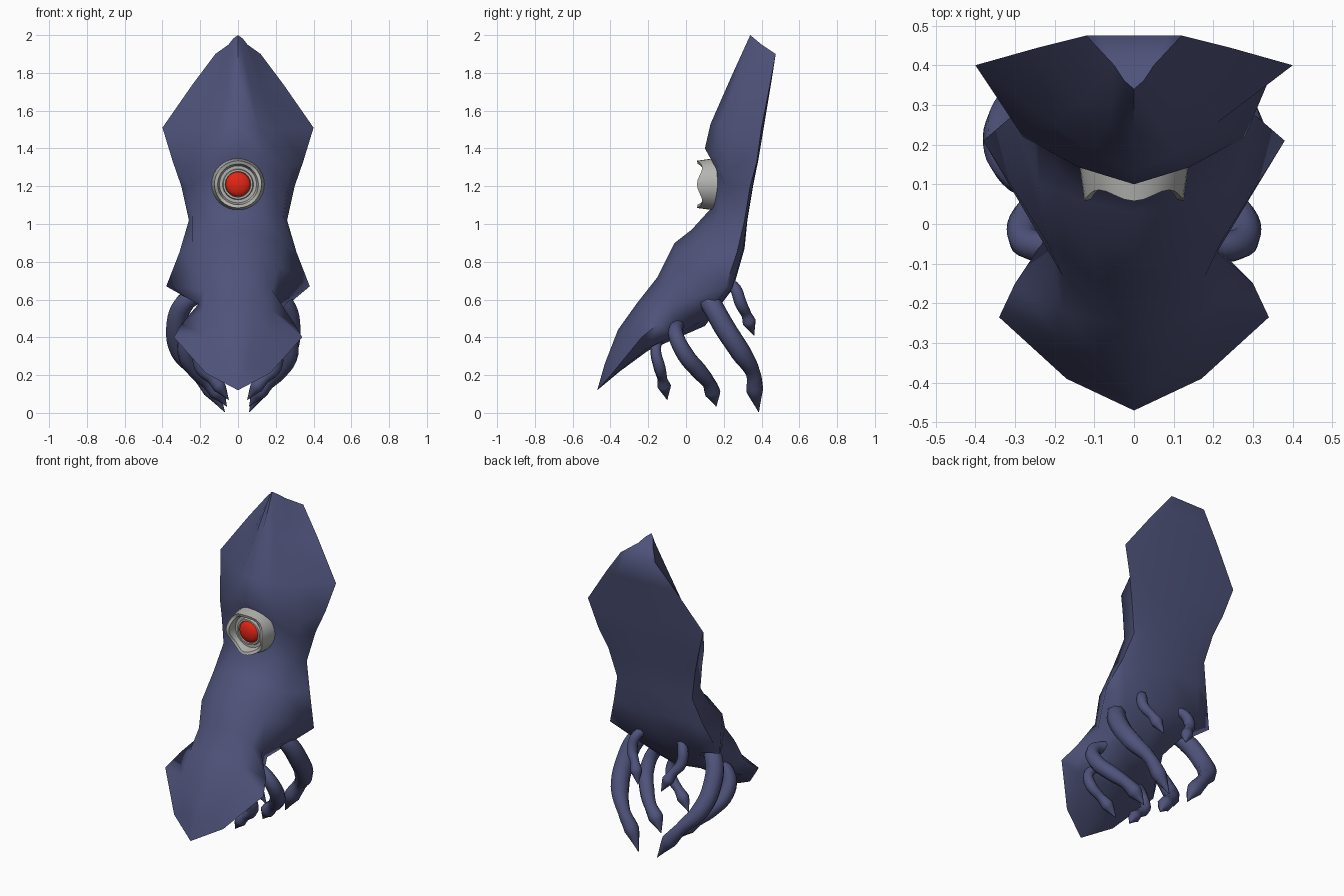
import bpy, bmesh, math

if "Cube" in bpy.data.objects:
    bpy.data.objects.remove(bpy.data.objects["Cube"])


def material(name, rgb):
    m = bpy.data.materials.new(name)
    m.diffuse_color = (*rgb, 1)
    m.use_nodes = True
    m.node_tree.nodes["Principled BSDF"].inputs["Base Color"].default_value = m.diffuse_color
    return m


SKIN = material("indigo skin", (0.078, 0.086, 0.195))
GREY = material("grey metal", (0.45, 0.45, 0.43))
RED = material("red lens", (0.78, 0.018, 0.007))


def finish(ob, mat, angle):
    ob.data.materials.clear()
    ob.data.materials.append(mat)
    bpy.ops.object.select_all(action='DESELECT')
    ob.select_set(True)
    bpy.context.view_layer.objects.active = ob
    bpy.ops.object.shade_smooth_by_angle(angle=math.radians(angle))


def from_bmesh(name, bm, mat, angle):
    bmesh.ops.remove_doubles(bm, verts=bm.verts, dist=0.0005)
    bmesh.ops.recalc_face_normals(bm, faces=bm.faces)
    me = bpy.data.meshes.new(name)
    bm.to_mesh(me)
    bm.free()
    ob = bpy.data.objects.new(name, me)
    bpy.context.collection.objects.link(ob)
    finish(ob, mat, angle)
    return ob


# Body: mirrored cross-sections from the mantle tip down to the hood tip
# front ridge y,z | front mid x,y,z | side corner x,y,z | back y,z
SECTIONS = [
    (.34, 2.0, .05, .40, 1.95, .12, .475, 1.9, .475, 1.9),
    (.24, 1.78, .12, .32, 1.72, .24, .445, 1.74, .45, 1.74),
    (.13, 1.53, .21, .255, 1.50, .40, .40, 1.51, .41, 1.5),
    (.10, 1.40, .28, .22, 1.30, .345, .375, 1.33, .385, 1.35),
    (.14, 1.33, .26, .21, 1.20, .30, .34, 1.2, .355, 1.2),
    (.13, 1.08, .24, .20, 1.04, .26, .31, 1.02, .325, 1.02),
    (.03, .97, .24, .10, .90, .31, .27, .85, .31, .87),
    (-.06, .90, .22, -.045, .78, .38, .21, .67, .25, .66),
    (-.15, .72, .18, -.13, .65, .21, -.07, .575, .10, .46),
    (-.26, .58, .18, -.22, .54, .30, -.15, .47, -.05, .395),
    (-.36, .44, .17, -.31, .41, .34, -.235, .40, -.20, .33),
    (-.43, .26, .09, -.41, .24, .17, -.39, .21, -.35, .22),
]


def blend(a, b, x, t):
    return (x, a[1] + (b[1] - a[1]) * t, a[2] + (b[2] - a[2]) * t)


bm = bmesh.new()
rings = []
for fy, fz, mx, my, mz, cx, cy, cz, by, bz in SECTIONS:
    front, mid, corner, back = (0, fy, fz), (mx, my, mz), (cx, cy, cz), (0, by, bz)
    half = [blend(front, mid, mx * .5, .36), mid, corner,
            blend(corner, back, cx * .72, .84)]
    pts = [front] + half + [back] + [(-x, y, z) for x, y, z in reversed(half)]
    rings.append([bm.verts.new(p) for p in pts])
n = len(rings[0])
for a, b in zip(rings, rings[1:]):
    for i in range(n):
        j = (i + 1) % n
        bm.faces.new((a[i], a[j], b[j], b[i]))
bm.faces.new(rings[0])
tip = bm.verts.new((0, -.47, .12))
for i in range(n):
    bm.faces.new((rings[-1][i], rings[-1][(i + 1) % n], tip))
from_bmesh("body", bm, SKIN, 66)


# Tentacles: tapered curves with a club near the pointed tip
def tentacle(name, path, side):
    cu = bpy.data.curves.new(name, 'CURVE')
    cu.dimensions = '3D'
    cu.bevel_depth = 1
    cu.bevel_resolution = 2
    cu.resolution_u = 5
    cu.use_fill_caps = True
    sp = cu.splines.new('BEZIER')
    sp.bezier_points.add(len(path) - 1)
    for p, (x, y, z, r) in zip(sp.bezier_points, path):
        p.co = (x * side, y, z)
        p.radius = r
        p.handle_left_type = p.handle_right_type = 'AUTO'
    ob = bpy.data.objects.new(name, cu)
    bpy.context.collection.objects.link(ob)
    bpy.ops.object.select_all(action='DESELECT')
    ob.select_set(True)
    bpy.context.view_layer.objects.active = ob
    bpy.ops.object.convert(target='MESH')
    finish(bpy.context.view_layer.objects.active, SKIN, 60)


PATHS = {
    "front_tentacle": [
        (.14, -.14, .39, .022), (.20, -.16, .33, .029), (.20, -.14, .24, .032),
        (.14, -.125, .18, .026), (.10, -.115, .14, .036), (.05, -.10, .07, .002)],
    "middle_tentacle": [
        (.16, -.04, .47, .034), (.25, -.055, .42, .04), (.275, -.005, .31, .045),
        (.22, .07, .22, .044), (.16, .12, .16, .036), (.11, .14, .11, .044),
        (.06, .16, .035, .002)],
    "large_tentacle": [
        (.17, .09, .63, .04), (.24, .13, .58, .055), (.275, .205, .45, .056),
        (.255, .29, .32, .054), (.18, .355, .21, .038), (.12, .365, .12, .046),
        (.06, .385, .005, .002)],
    "back_tentacle": [
        (.11, .21, .70, .025), (.16, .26, .66, .031), (.17, .29, .58, .032),
        (.13, .32, .52, .027), (.11, .335, .48, .036), (.08, .36, .41, .002)],
}
for name, path in PATHS.items():
    tentacle(name + "_right", path, 1)
    tentacle(name + "_left", path, -1.18 if name.startswith("large") else -1)

# Eye housing: revolved collar whose rim rises into four prongs
EYE_Z, N = 1.21, 32
PROFILE = [(.14, .17, 0), (.135, .13, 0), (.125, .072, 1), (.108, .076, 1),
           (.098, .115, 0), (.082, .115, 0), (.078, .10, 0), (.068, .10, 0),
           (.064, .125, 0)]
bm = bmesh.new()
loops = []
for r, y, wave in PROFILE:
    loop = []
    for k in range(N):
        t = 2 * math.pi * k / N
        yy = y - wave * .014 * math.cos(4 * t)
        loop.append(bm.verts.new((r * math.cos(t), yy, EYE_Z + r * math.sin(t))))
    loops.append(loop)
for a, b in zip(loops, loops[1:]):
    for k in range(N):
        j = (k + 1) % N
        bm.faces.new((a[k], a[j], b[j], b[k]))
bm.faces.new(loops[-1])
bm.faces.new(loops[0])
from_bmesh("eye_housing", bm, GREY, 35)

# Eye lens: flattened dome
bpy.ops.mesh.primitive_uv_sphere_add(segments=24, ring_count=12, radius=.066,
                                     location=(0, .115, EYE_Z))
lens = bpy.context.object
lens.name = "eye_lens"
lens.scale = (1, .5, 1)
finish(lens, RED, 60)
